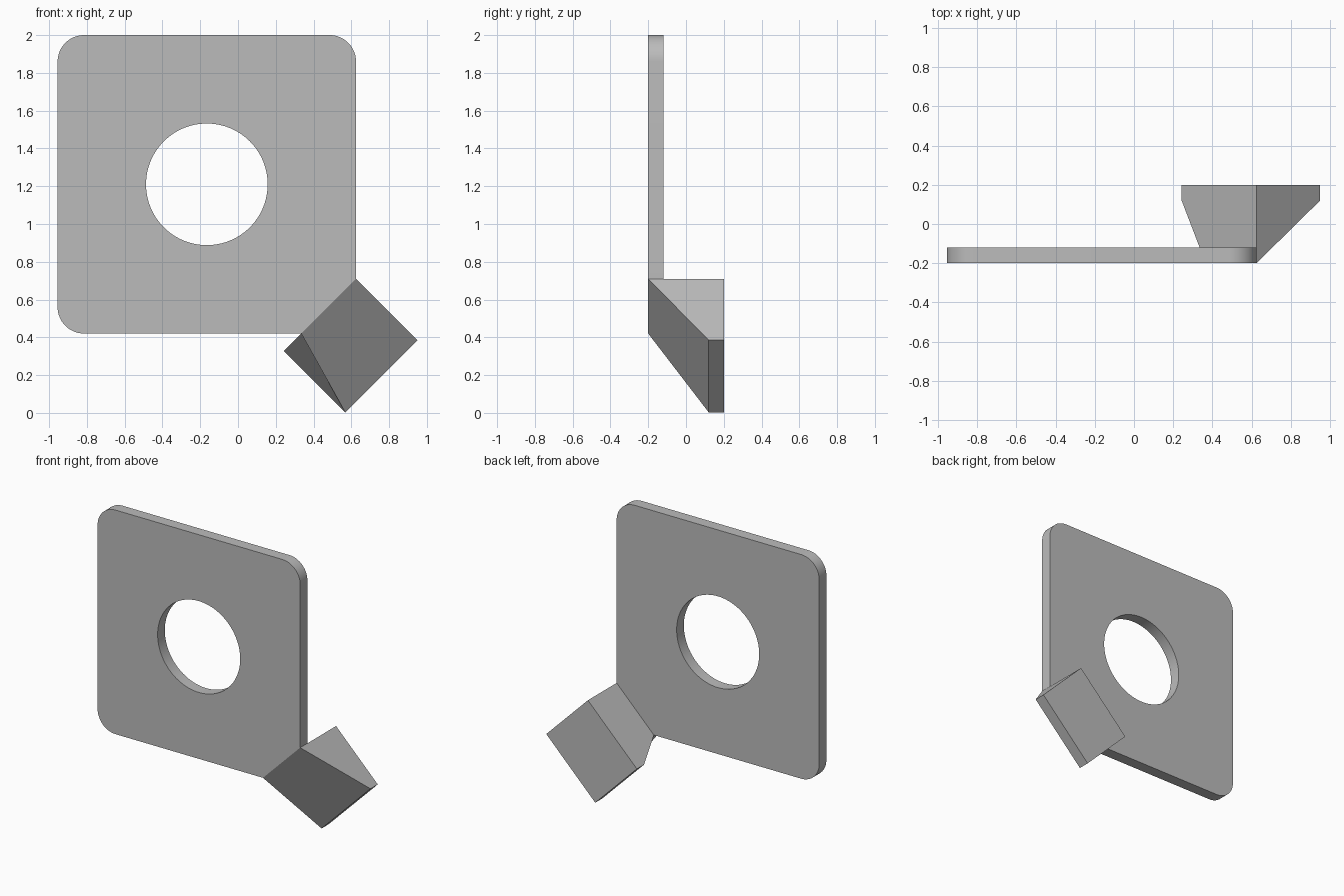
import bpy, bmesh
from math import pi, sin, cos
from mathutils import Vector

if "Cube" in bpy.data.objects:
    bpy.data.objects.remove(bpy.data.objects["Cube"], do_unlink=True)

grey = bpy.data.materials.new("plain grey")
grey.use_nodes = True
colour = (0.5, 0.5, 0.5, 1)
grey.diffuse_color = colour
grey.node_tree.nodes["Principled BSDF"].inputs["Base Color"].default_value = colour

FRONT, PLATE_BACK, STEP, BACK = -0.2, -0.12, 0.12, 0.2
LEFT, RIGHT, BOTTOM, TOP = -0.955, 0.625, 0.42, 2.0
CUT, RADIUS = 0.29, 0.14


def add_object(name, bm):
    bmesh.ops.recalc_face_normals(bm, faces=bm.faces)
    mesh = bpy.data.meshes.new(name)
    bm.to_mesh(mesh)
    bm.free()
    mesh.materials.append(grey)
    obj = bpy.data.objects.new(name, mesh)
    bpy.context.collection.objects.link(obj)
    return obj


def prism(name, outline, y0, y1):
    """Extrude an outline of (x, z) points along y."""
    bm = bmesh.new()
    face = bm.faces.new([bm.verts.new((x, y0, z)) for x, z in outline])
    ext = bmesh.ops.extrude_face_region(bm, geom=[face])["geom"]
    moved = [v for v in ext if isinstance(v, bmesh.types.BMVert)]
    bmesh.ops.translate(bm, verts=moved, vec=(0, y1 - y0, 0))
    return add_object(name, bm)


def arc(cx, cz, r, start, sweep, n):
    return [(cx + r * cos(start + sweep * i / n), cz + r * sin(start + sweep * i / n))
            for i in range(n + 1)]


# Square plate: three rounded corners and one cut at 45 degrees
outline = [(RIGHT - CUT, BOTTOM), (RIGHT, BOTTOM + CUT)]
outline += arc(RIGHT - RADIUS, TOP - RADIUS, RADIUS, 0, pi / 2, 16)
outline += arc(LEFT + RADIUS, TOP - RADIUS, RADIUS, pi / 2, pi / 2, 16)
outline += arc(LEFT + RADIUS, BOTTOM + RADIUS, RADIUS, pi, pi / 2, 16)
plate = prism("plate", outline, FRONT, PLATE_BACK)

# Round hole through the plate
centre = ((LEFT + RIGHT) / 2, (BOTTOM + TOP) / 2)
hole = prism("hole_cutter", arc(*centre, 0.322, 0, 2 * pi, 96)[:-1], -0.4, 0.1)
cut = plate.modifiers.new("hole", "BOOLEAN")
cut.operation, cut.solver, cut.object = "DIFFERENCE", "EXACT", hole
bpy.context.view_layer.objects.active = plate
plate.select_set(True)
bpy.ops.object.modifier_apply(modifier="hole")
bpy.data.objects.remove(hole, do_unlink=True)
bpy.ops.object.shade_smooth_by_angle(angle=pi / 6)

# Slanted tab: widens from the cut corner to a rectangular end
bm = bmesh.new()
inner = Vector((RIGHT - CUT, 0, BOTTOM))
outer = Vector((RIGHT, 0, BOTTOM + CUT))
wide = Vector((0.243, 0, 0.328))
drop = Vector((0.325, 0, -0.325))


def vert(p, y):
    return bm.verts.new((p.x, y, p.z))


a, b, c = vert(outer, FRONT), vert(inner, FRONT), vert(inner, PLATE_BACK)
d, e, f = vert(wide, STEP), vert(wide, BACK), vert(outer, BACK)
g, h = vert(wide + drop, STEP), vert(wide + drop, BACK)
i, j = vert(outer + drop, STEP), vert(outer + drop, BACK)
for corners in ((a, b, c, d, e, f), (a, i, g, b), (b, g, c), (c, g, d),
                (d, g, h, e), (e, h, j, f), (g, i, j, h), (a, f, j, i)):
    bm.faces.new(corners)
add_object("slanted_tab", bm)
